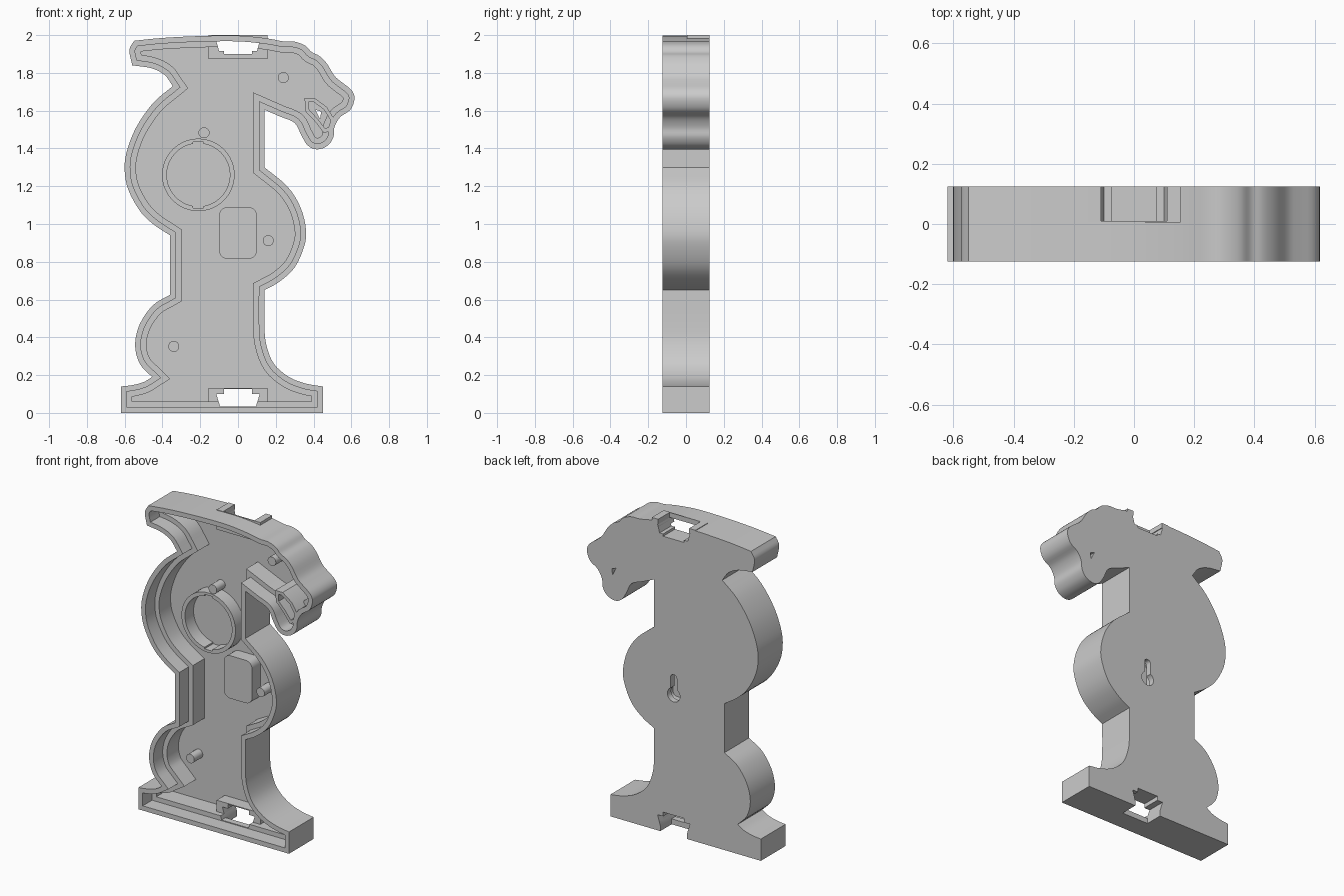
import bpy, bmesh, math
from mathutils import Vector
from mathutils.geometry import delaunay_2d_cdt

cube = bpy.data.objects.get("Cube")
if cube:
    bpy.data.objects.remove(cube, do_unlink=True)

# Depth levels, front to back
FRONT, LEDGE, POST, SOCKET, NOTCH, FLOOR, BACK = -.125, -.03, 0, .005, .01, .087, .125

grey = bpy.data.materials.new("matte grey")
grey.use_nodes = True
colour = (0.6, 0.6, 0.6, 1)
grey.diffuse_color = colour
grey.node_tree.nodes["Principled BSDF"].inputs["Base Color"].default_value = colour


def spline(points, steps=4):
    """Smooth run through the points, without its last point."""
    p = [Vector(q) for q in points]
    if len(p) == 2:
        return p[:1]
    p = [2 * p[0] - p[1]] + p + [2 * p[-1] - p[-2]]
    out = []
    for a, b, c, d in zip(p, p[1:], p[2:], p[3:]):
        for i in range(steps):
            t = i / steps
            out.append(b + (c - a) * t / 2 + (2 * a - 5 * b + 4 * c - d) * t * t / 2
                       + (3 * b - a - 3 * c + d) * t ** 3 / 2)
    return out


def edge_distance(q, loop):
    best = math.inf
    for a, b in zip(loop, loop[1:] + loop[:1]):
        e = b - a
        t = max(0, min(1, (q - a).dot(e) / e.length_squared))
        best = min(best, (q - a - e * t).length)
    return best


def inset(loop, d):
    """Mitred inward offset; points that fold over are dropped."""
    loop = [Vector(p) for p in loop]
    out = []
    for a, b, c in zip(loop[-1:] + loop, loop, loop[1:] + loop[:1]):
        u, v = (b - a).normalized(), (c - b).normalized()
        n, m = Vector((-u.y, u.x)), Vector((-v.y, v.x))
        q = b + (n + m) * d / (1 + n.dot(m))
        if edge_distance(q, loop) > d * 0.97:
            out.append(q)
    return out


def inside(q, loop):
    odd = False
    for a, b in zip(loop, loop[1:] + loop[:1]):
        if (a[1] > q.y) != (b[1] > q.y) and q.x < a[0] + (q.y - a[1]) * (b[0] - a[0]) / (b[1] - a[1]):
            odd = not odd
    return odd


def solid(name, layers):
    """Build a part from stacked slabs: (y start, y end, x-z outline, loops cut out of it)."""
    loops = {id(loop): loop for layer in layers for loop in [layer[2]] + layer[3]}
    points, edges = [], []
    for loop in loops.values():
        n, k = len(loop), len(points)
        points += [Vector(p) for p in loop]
        edges += [(k + i, k + (i + 1) % n) for i in range(n)]
    flat, _, tris, *_ = delaunay_2d_cdt(points, edges, [], 0, 1e-5)
    tris = [t if (flat[t[1]] - flat[t[0]]).cross(flat[t[2]] - flat[t[0]]) >= 0 else t[::-1] for t in tris]
    full, owner = [], {}
    for index, t in enumerate(tris):
        middle = (flat[t[0]] + flat[t[1]] + flat[t[2]]) / 3
        within = {key: inside(middle, loop) for key, loop in loops.items()}
        full.append([within[id(outer)] and not any(within[id(c)] for c in cuts)
                     for _, _, outer, cuts in layers])
        for i in range(3):
            owner[t[i - 1], t[i]] = index

    bm = bmesh.new()
    made = {}

    def face(*corners):
        for i, y in corners:
            if (i, y) not in made:
                made[i, y] = bm.verts.new((flat[i].x, y, flat[i].y))
        bm.faces.new([made[c] for c in corners])

    last = len(layers) - 1
    for index, t in enumerate(tris):
        for k, (y0, y1, _, _) in enumerate(layers):
            if not full[index][k]:
                continue
            if k == 0 or not full[index][k - 1]:
                face(*[(i, y0) for i in t])
            if k == last or not full[index][k + 1]:
                face(*[(i, y1) for i in reversed(t)])
            for i, j in ((t[0], t[1]), (t[1], t[2]), (t[2], t[0])):
                other = owner.get((j, i))
                if other is None or not full[other][k]:
                    face((j, y0), (i, y0), (i, y1), (j, y1))
    mesh = bpy.data.meshes.new(name)
    bm.to_mesh(mesh)
    bm.free()
    mesh.materials.append(grey)
    obj = bpy.data.objects.new(name, mesh)
    bpy.context.collection.objects.link(obj)
    bpy.ops.object.select_all(action="DESELECT")
    obj.select_set(True)
    bpy.context.view_layer.objects.active = obj
    bpy.ops.object.shade_smooth_by_angle(angle=math.radians(25))


def circle(x, z, r, n=48):
    return [(x + r * math.cos(math.tau * i / n), z + r * math.sin(math.tau * i / n)) for i in range(n)]


def rect(x0, x1, z0, z1):
    return [(x0, z0), (x1, z0), (x1, z1), (x0, z1)]


def rounded(x0, x1, z0, z1, r):
    corners = [(x1 - r, z1 - r), (x0 + r, z1 - r), (x0 + r, z0 + r), (x1 - r, z0 + r)]
    return [(cx + r * math.cos((k + i / 6) * math.pi / 2), cz + r * math.sin((k + i / 6) * math.pi / 2))
            for k, (cx, cz) in enumerate(corners) for i in range(7)]


# Outline runs, anticlockwise from the lower left; sharp corners between runs
base = [(-.62, .14), (-.62, 0), (.45, 0)]
foot_curve = [(.45, .14), (.36, .155), (.27, .19), (.19, .26), (.15, .36), (.14, .46), (.14, .65)]
chest = [(.14, .65), (.22, .695), (.3, .77), (.35, .88), (.36, .97), (.33, 1.09), (.26, 1.2), (.14, 1.3)]
throat = [(.14, 1.3), (.14, 1.605)]
jaw = [(.14, 1.605), (.22, 1.57), (.3, 1.535), (.335, 1.47), (.37, 1.415), (.42, 1.395), (.475, 1.415),
       (.505, 1.46), (.51, 1.51), (.54, 1.565), (.595, 1.605), (.617, 1.665), (.6, 1.71), (.55, 1.75),
       (.51, 1.785), (.47, 1.85), (.43, 1.89), (.39, 1.91), (.355, 1.945), (.3, 1.965), (.24, 1.967),
       (.15, 1.983), (0, 1.997), (-.2, 1.995), (-.4, 1.985), (-.55, 1.97)]
crest_tip = [(-.55, 1.97), (-.575, 1.92), (-.56, 1.84)]
crest = [(-.56, 1.84), (-.46, 1.825), (-.39, 1.79), (-.345, 1.73)]
back_curve = [(-.345, 1.73), (-.45, 1.64), (-.54, 1.51), (-.59, 1.38), (-.6, 1.28), (-.58, 1.18),
              (-.52, 1.07), (-.45, 1), (-.36, .94)]
waist = [(-.36, .94), (-.36, .625)]
tail = [(-.36, .625), (-.45, .57), (-.52, .47), (-.545, .36), (-.52, .26), (-.455, .19)]
heel = [(-.455, .19), (-.5, .163), (-.56, .147), (-.62, .14)]
outline = [Vector(p) for p in base]
for run in (foot_curve, chest, throat, jaw, crest_tip, crest, back_curve, waist, tail, heel):
    outline += spline(run)
rim, cavity = inset(outline, .03), inset(outline, .06)

# Dovetail socket holes and their openings to the outside
top_hole = [(-.075, 1.9), (.075, 1.9), (.075, 1.915), (.1, 1.915), (.115, 1.968), (-.115, 1.968),
            (-.1, 1.915), (-.075, 1.915)]
low_hole = [(-.095, .035), (.095, .035), (.115, .1), (.075, .1), (.075, .127), (-.075, .127),
            (-.075, .1), (-.115, .1)]
top_open, low_open = rect(-.11, .11, 1.95, 2.1), rect(-.095, .095, -.1, .05)
holes = [top_hole, low_hole]
notches = holes + [top_open, low_open]

# Open-fronted shell with a stepped rim, a keyhole and a small mouth opening
keyhole = [circle(0, .9, .045, 24), rounded(-.022, .022, .88, 1.03, .02)]
mouth_hole = [(.41, 1.605), (.435, 1.555), (.44, 1.595)]
solid("shell", [(FRONT, LEDGE, outline, [rim]),
                (LEDGE, NOTCH, outline, [cavity] + holes),
                (NOTCH, FLOOR, outline, [cavity] + notches),
                (FLOOR, BACK, outline, notches + keyhole + [mouth_hole])])

# Blocks around the sockets
for name, block, hole, opening in (("top_socket", rect(-.155, .155, 1.873, 2), top_hole, top_open),
                                   ("bottom_socket", rect(-.155, .155, 0, .133), low_hole, low_open)):
    solid(name, [(SOCKET, NOTCH, block, [hole]), (NOTCH, BACK, block, [hole, opening])])

# Closed housing over the keyhole
pad = rounded(-.1, .1, .815, 1.09, .045)
solid("keyhole_housing", [(POST, POST + .025, pad, []),
                          (POST + .025, FLOOR, pad, [rounded(-.075, .075, .84, 1.065, .03)])])

# Round holder with two small notches
clips = [rect(-.238, -.182, z - .008, z + .008) for z in (1.093, 1.427)]
solid("round_holder", [(POST, FLOOR, circle(-.21, 1.26, .192, 64), [circle(-.21, 1.26, .167, 64)] + clips)])

# Assembly pegs
for x, z in ((.24, 1.775), (-.18, 1.483), (.16, .912), (-.34, .352)):
    solid("peg", [(POST, FLOOR, circle(x, z, .029, 24), [])])

# Wall around the mouth
mouth = [(.51, 1.555), (.47, 1.62), (.405, 1.667), (.352, 1.667), (.358, 1.595), (.41, 1.54), (.455, 1.48), (.5, 1.5)]
solid("mouth_wall", [(FRONT, FLOOR, mouth, [inset(mouth, .02)])])
